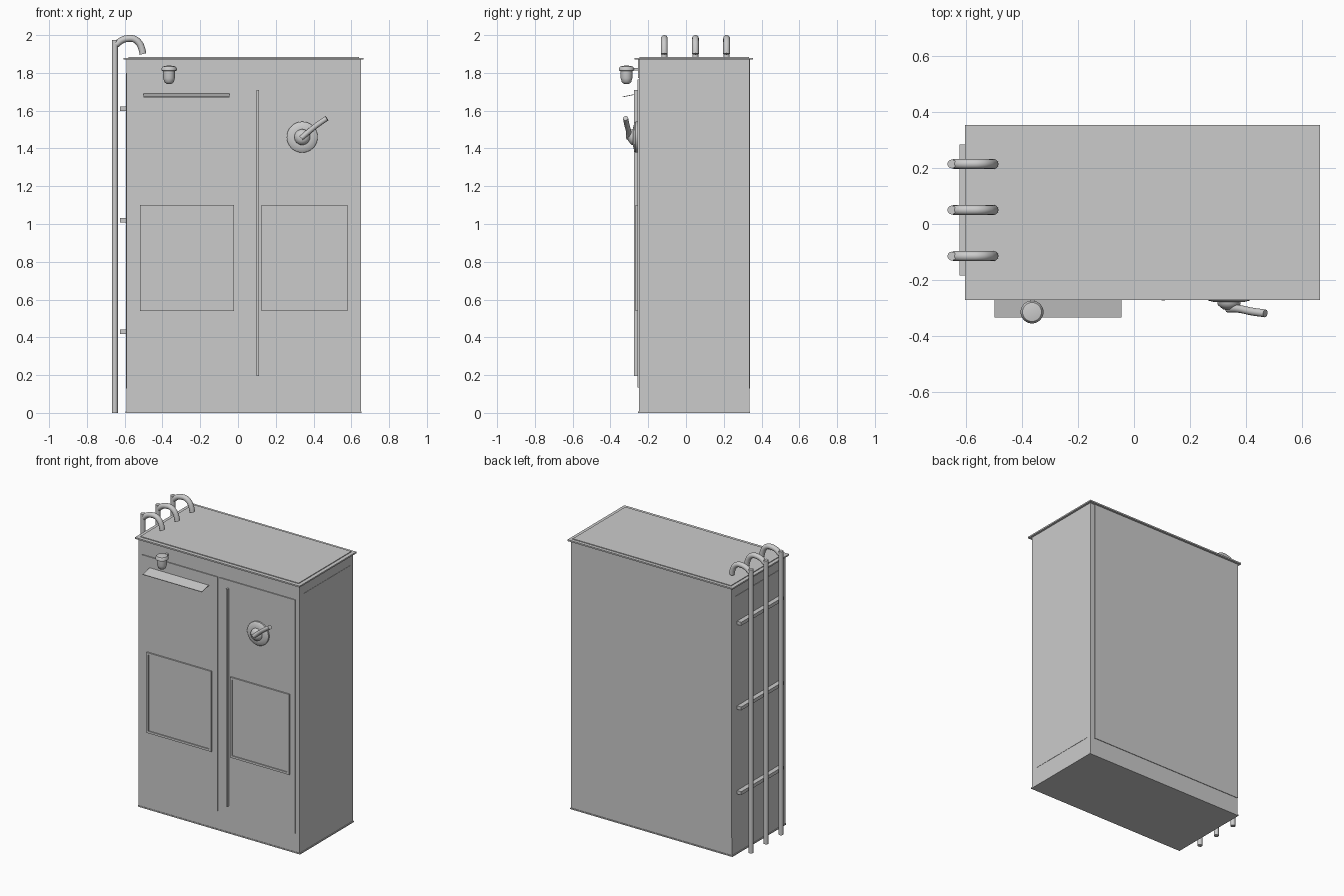
import bpy, bmesh, math
from mathutils import Matrix, Vector

if "Cube" in bpy.data.objects:
    bpy.data.objects.remove(bpy.data.objects["Cube"])

grey = bpy.data.materials.new("light_grey_metal")
grey.diffuse_color = (0.6, 0.6, 0.6, 1)
grey.use_nodes = True
grey.node_tree.nodes["Principled BSDF"].inputs["Base Color"].default_value = grey.diffuse_color


def finish(name, bm):
    bmesh.ops.recalc_face_normals(bm, faces=bm.faces)
    me = bpy.data.meshes.new(name)
    bm.to_mesh(me)
    bm.free()
    me.materials.append(grey)
    ob = bpy.data.objects.new(name, me)
    bpy.context.collection.objects.link(ob)
    return ob


def smooth(ob):
    bpy.ops.object.select_all(action='DESELECT')
    ob.select_set(True)
    bpy.context.view_layer.objects.active = ob
    bpy.ops.object.shade_smooth_by_angle(angle=math.radians(40))


def box(name, x, y, z):
    bm = bmesh.new()
    size = Matrix.Diagonal((x[1] - x[0], y[1] - y[0], z[1] - z[0], 1))
    mid = Matrix.Translation((sum(x) / 2, sum(y) / 2, sum(z) / 2))
    bmesh.ops.create_cube(bm, size=1, matrix=mid @ size)
    return finish(name, bm)


def lathe(name, profile, loc, rot=0):
    # profile of (radius, height) spun round z, then tipped about x
    bm = bmesh.new()
    vs = [bm.verts.new((r, 0, h)) for r, h in profile]
    es = [bm.edges.new(p) for p in zip(vs, vs[1:])]
    bmesh.ops.spin(bm, geom=vs + es, cent=(0, 0, 0), axis=(0, 0, 1),
                   angle=2 * math.pi, steps=32)
    bmesh.ops.remove_doubles(bm, verts=bm.verts, dist=1e-5)
    bm.transform(Matrix.Translation(loc) @ Matrix.Rotation(rot, 4, 'X'))
    smooth(finish(name, bm))


def tube(name, points, radius):
    cu = bpy.data.curves.new(name, 'CURVE')
    cu.dimensions = '3D'
    cu.bevel_depth = radius
    cu.bevel_resolution = 4
    cu.use_fill_caps = True
    cu.resolution_u = 5
    sp = cu.splines.new('BEZIER')
    sp.bezier_points.add(len(points) - 1)
    for b, p in zip(sp.bezier_points, points):
        b.co = p
        b.handle_left_type = b.handle_right_type = 'AUTO'
    cu.materials.append(grey)
    ob = bpy.data.objects.new(name, cu)
    bpy.context.collection.objects.link(ob)
    bpy.ops.object.select_all(action='DESELECT')
    ob.select_set(True)
    bpy.context.view_layer.objects.active = ob
    bpy.ops.object.convert(target='MESH')
    smooth(bpy.context.object)


# Cabinet shell, base flange and overhanging roof
box("cabinet_body", (-0.59, 0.65), (-0.25, 0.336), (0, 1.872))
box("base_flange", (-0.595, 0.655), (-0.253, 0.34), (0, 0.008))
box("roof_rim", (-0.605, 0.665), (-0.272, 0.355), (1.87, 1.88))
box("roof_top", (-0.58, 0.64), (-0.247, 0.333), (1.88, 1.885))

# Thin panels on back, sides and header
box("back_panel", (-0.59, 0.615), (0.335, 0.34), (0.13, 1.87))
box("left_side_panel", (-0.593, -0.588), (-0.215, 0.305), (0.13, 1.8))
box("right_side_panel", (0.648, 0.652), (-0.21, 0.31), (0.135, 1.8))
box("header_panel", (-0.56, 0.612), (-0.253, -0.249), (1.772, 1.87))

# Doors with framed panels
for side, door, frame in (("left", (-0.56, 0.022), (-0.52, -0.02)),
                          ("right", (0.036, 0.618), (0.125, 0.58))):
    box(side + "_door", door, (-0.257, -0.249), (0.135, 1.765))
    a, b = frame
    y, t = (-0.267, -0.256), 0.015
    box(side + "_frame_bottom", (a, b), y, (0.54, 0.54 + t))
    box(side + "_frame_top", (a, b), y, (1.1 - t, 1.1))
    box(side + "_frame_outer", (a, a + t), y, (0.54 + t, 1.1 - t))
    box(side + "_frame_inner", (b - t, b), y, (0.54 + t, 1.1 - t))
    box(side + "_frame_plate", (a + t, b - t), (-0.26, -0.256), (0.54 + t, 1.1 - t))

# Long upright strip beside the door gap
box("door_strip", (0.099, 0.111), (-0.274, -0.256), (0.195, 1.71))

# Sloping rain ledge
ledge = box("rain_ledge", (-0.5, -0.045), (-0.335, -0.25), (1.68, 1.684))
for v in ledge.data.vertices:
    v.co.z += (v.co.y + 0.29) * 0.2

# Hanging lamp on a short arm
lathe("lamp", [(0, 1.74), (0.015, 1.743), (0.025, 1.752), (0.031, 1.772),
               (0.031, 1.81), (0.041, 1.812), (0.041, 1.823),
               (0.034, 1.834), (0, 1.84)], (-0.365, -0.315, 0))
box("lamp_arm", (-0.373, -0.357), (-0.3, -0.249), (1.812, 1.826))

# Round latch plate with its handle, facing -y
lathe("latch_plate", [(0.082, 0), (0.082, 0.012), (0.074, 0.018), (0.05, 0.024),
                      (0.042, 0.024), (0.04, 0.034), (0.02, 0.05), (0, 0.05)],
      (0.34, -0.256, 1.46), math.pi / 2)
tube("latch_handle", [(0.335, -0.303, 1.455), (0.37, -0.303, 1.485),
                      (0.42, -0.313, 1.525), (0.47, -0.32, 1.56)], 0.014)

# Three upright pipes with hooked tops
hook = [(-0.645, 1.95), (-0.615, 1.973), (-0.58, 1.982), (-0.55, 1.979),
        (-0.525, 1.96), (-0.51, 1.93), (-0.503, 1.9)]
for i, y in enumerate((-0.115, 0.05, 0.215), 1):
    tube(f"pipe_{i}", [(-0.652, y, 0), (-0.652, y, 1.975)], 0.016)
    tube(f"pipe_hook_{i}", [(x, y, z) for x, z in hook], 0.018)

# Horizontal pipe brackets
for i, z in enumerate((0.43, 1.02, 1.61), 1):
    box(f"pipe_bracket_{i}", (-0.625, -0.588), (-0.185, 0.285), (z - 0.012, z + 0.012))
